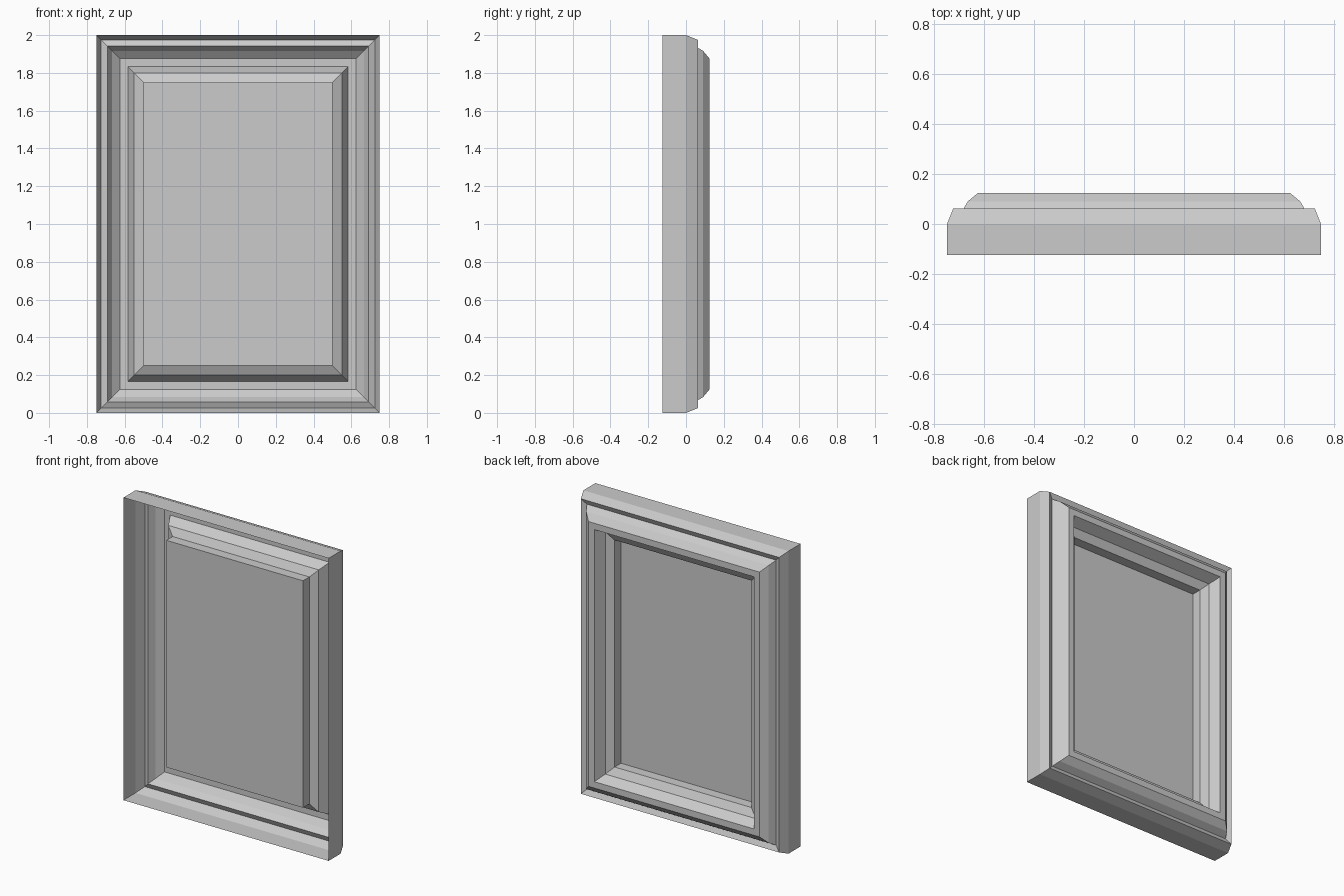
import bpy
import bmesh

if "Cube" in bpy.data.objects:
    bpy.data.objects.remove(bpy.data.objects["Cube"])

W, H = 1.5, 2.0

# Moulding section: (inset from outer edge, depth y)
outer_case = [(0, -0.125), (0, 0), (0.025, 0.0625), (0.058, 0.047),
              (0.083, 0.09), (0.125, 0.125), (0.167, 0.125)]
inner_reveal = [(0.167, 0.125), (0.2, 0.0575), (0.25, 0.031), (0.25, -0.035)]


def rect_loop(bm, inset, y):
    x = W / 2 - inset
    return [bm.verts.new((sx * x, y, H / 2 + sz * (H / 2 - inset)))
            for sx, sz in ((-1, -1), (-1, 1), (1, 1), (1, -1))]


def finish(bm, name):
    mesh = bpy.data.meshes.new(name)
    bm.to_mesh(mesh)
    bm.free()
    obj = bpy.data.objects.new(name, mesh)
    bpy.context.collection.objects.link(obj)


def mitred_shell(name, section):
    """Sweep a section around the rectangle as an open, mitred shell."""
    bm = bmesh.new()
    loops = [rect_loop(bm, *p) for p in section]
    for a, b in zip(loops, loops[1:]):
        for i in range(4):
            j = (i + 1) % 4
            bm.faces.new((a[i], a[j], b[j], b[i]))
    finish(bm, name)


# Hollow frame, open at the front
mitred_shell("frame_moulding", outer_case)
mitred_shell("inner_reveal", inner_reveal)

# Flat panel closing the middle
bm = bmesh.new()
bm.faces.new(rect_loop(bm, *inner_reveal[-1]))
finish(bm, "centre_panel")
